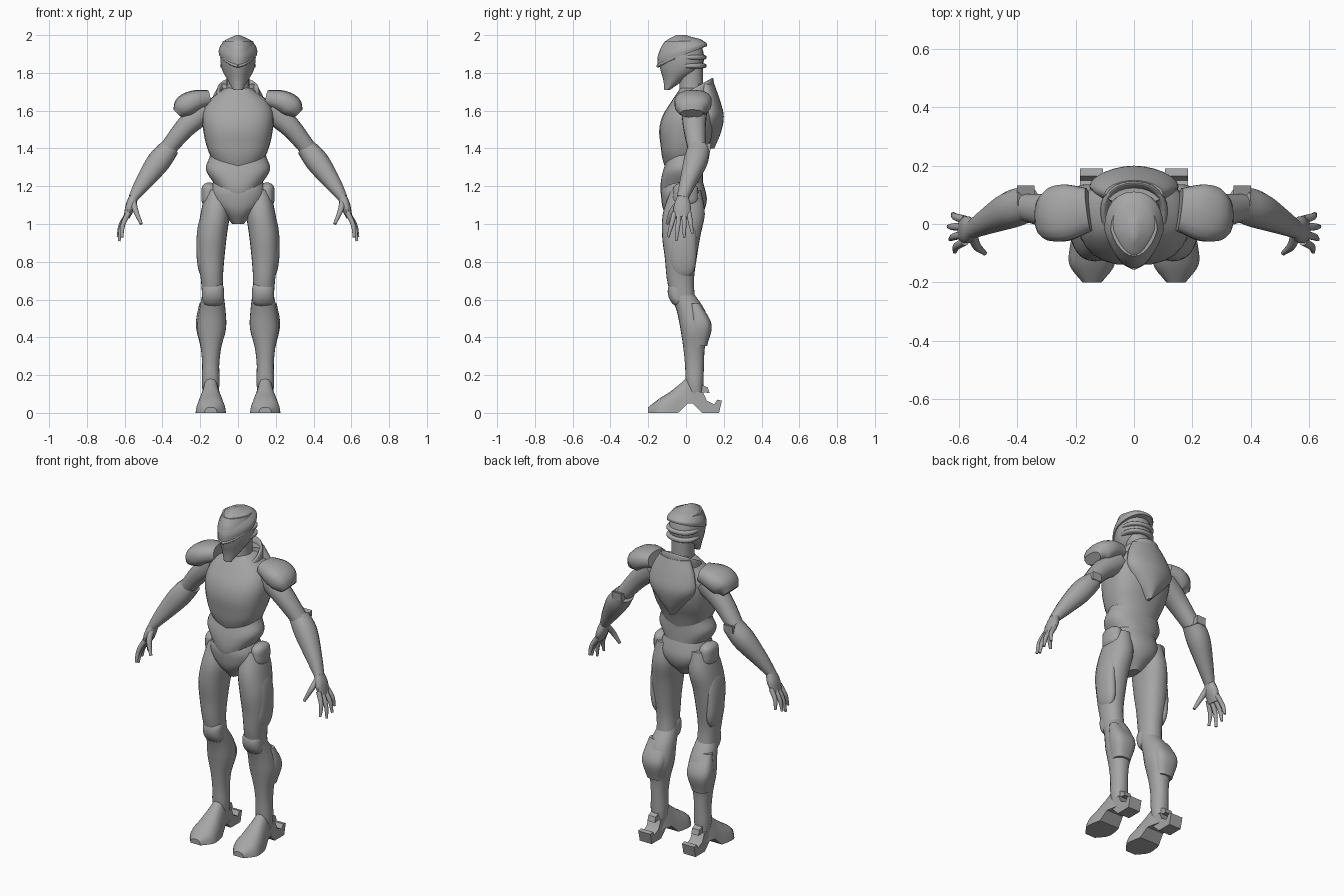
import bpy, bmesh, math
from mathutils import Vector

cube = bpy.data.objects.get("Cube")
if cube:
    bpy.data.objects.remove(cube, do_unlink=True)

GREY = (0.38, 0.38, 0.38, 1)
grey = bpy.data.materials.new("suit grey")
grey.use_nodes = True
grey.diffuse_color = GREY
grey.node_tree.nodes["Principled BSDF"].inputs["Base Color"].default_value = GREY

STEPS = 18


def sample(values, t):
    """Value at t (0 to 1) of a smooth curve through evenly spaced values."""
    if not isinstance(values, (list, tuple)):
        return values
    last = len(values) - 1
    i = min(int(t * last), last - 1)
    t = t * last - i
    q, r = values[i], values[i + 1]
    p = values[i - 1] if i else 2 * q - r
    s = values[i + 2] if i + 2 <= last else 2 * r - q
    return q + t / 2 * (r - p + t * (2 * p - 5 * q + 4 * r - s + t * (3 * (q - r) + s - p)))


def sweep():
    return [i / STEPS for i in range(STEPS + 1)]


def oval(sides, squareness):
    """Points of a unit oval; lower squareness gives a boxier outline."""
    def power(v):
        return math.copysign(abs(v) ** squareness, v) if abs(v) > 1e-6 else 0
    angles = [2 * math.pi * i / sides for i in range(sides)]
    return [(power(math.cos(a)), power(math.sin(a))) for a in angles]


def skin(name, rings, paired=False, warp=None):
    """Join rings into a closed body, once or for both sides."""
    for label, side in (("left_", 1), ("right_", -1)) if paired else (("", 1),):
        bm = bmesh.new()
        loops = []
        for ring in rings:
            points = [warp(*point) if warp else point for point in ring]
            loops.append([bm.verts.new((x * side, y, z)) for x, y, z in points])
        count = len(loops[0])
        for low, high in zip(loops, loops[1:]):
            for i in range(count):
                j = (i + 1) % count
                bm.faces.new((low[i], low[j], high[j], high[i]))
        bm.faces.new(loops[0])
        bm.faces.new(loops[-1])
        bmesh.ops.recalc_face_normals(bm, faces=bm.faces)
        mesh = bpy.data.meshes.new(label + name)
        bm.to_mesh(mesh)
        bm.free()
        mesh.materials.append(grey)
        mesh.shade_smooth()
        mesh.set_sharp_from_angle(angle=math.radians(40))
        bpy.context.collection.objects.link(bpy.data.objects.new(label + name, mesh))


def column(name, heights, widths, fronts, backs, centre=0, paired=False, warp=None,
           squareness=0.9, pointed=0, rounded=False):
    """Upright body whose half width, front and back follow curves over its height."""
    rings = []
    for t in sweep():
        front, back = sample(fronts, t), sample(backs, t)
        shrink = max(0.2, math.sqrt(1 - abs(2 * t - 1) ** 4)) if rounded else 1
        x, z, width = sample(centre, t), sample(heights, t), sample(widths, t) * shrink
        middle, depth = (front + back) / 2, (back - front) / 2 * shrink
        rings.append([(x + width * c * (1 - pointed * max(0, -s)), middle + depth * s, z)
                      for c, s in oval(24, squareness)])
    skin(name, rings, paired, warp)


def limb(name, path, depths, widths, squareness=0.9):
    """Paired body along a path, with depth and width radii following curves."""
    spine = [Vector([sample(axis, t) for axis in zip(*path)]) for t in sweep()]
    rings = []
    for i, (point, t) in enumerate(zip(spine, sweep())):
        along = spine[min(i + 1, STEPS)] - spine[max(i - 1, 0)]
        across = along.cross(Vector((0, 1, 0))).normalized()
        depth = across.cross(along.normalized())
        rings.append([tuple(point + across * sample(widths, t) * c + depth * sample(depths, t) * s)
                      for c, s in oval(14, squareness)])
    skin(name, rings, paired=True)


def prism(name, outline, x, half_width):
    """Paired block: a side outline of (y, z) points widened along x."""
    skin(name, [[(x + offset, y, z) for y, z in outline]
                for offset in (-half_width, half_width)], paired=True)


# Torso
def chest_vee(x, y, z):
    return x, y, z + min(1, max(0, (1.43 - z) / 0.15)) * 0.4 * abs(x)


def waist_vee(x, y, z):
    return x, y, z + (abs(x) - 0.1) / 4


def collar_slope(x, y, z):
    return x, y, z + 0.55 * (y - 0.04)


column("chest", heights=(1.27, 1.72), widths=(.13, .155, .17, .184, .19, .165, .07),
       fronts=(-.1, -.125, -.135, -.142, -.125, -.08, -.03), backs=(.08, .11, .15, .16, .13),
       warp=chest_vee, squareness=0.8)
column("abdomen", heights=(1.12, 1.42), widths=(.1, .12, .17, .15, .14),
       fronts=(-.11, -.135, -.13, -.11, -.09), backs=.09, warp=waist_vee)
column("pelvis", heights=(1, 1.25), widths=(.03, .075, .13, .15, .14, .12),
       fronts=(-.07, -.115, -.13, -.13, -.1), backs=(.03, .09, .11, .1, .08))
column("back_plate", heights=(1.4, 1.74), widths=(.01, .09, .15, .14, .1),
       fronts=.06, backs=(.15, .185, .2, .18, .15), squareness=1.1)
column("collar", heights=(1.63, 1.71, 1.71, 1.65), widths=(.12, .112, .095, .08),
       fronts=(-.075, -.07, -.055, -.045), backs=(.15, .145, .13, .11), warp=collar_slope)


# Head
def cap_slope(x, y, z):
    return x, y, z + 3.9 * y * max(0, 1.995 - z)


column("neck", heights=(1.62, 1.86), widths=(.07, .06, .065), fronts=-.035, backs=.09)
column("face", heights=(1.71, 1.97), widths=(.025, .055, .083, .093, .09, .08),
       fronts=(-.115, -.12, -.135, -.145, -.14, -.11),
       backs=(-.085, -.01, .07, .095, .09, .07), pointed=0.3)
column("helmet_cap", heights=(1.9, 2), widths=(.1, .102, .09, .066, .01),
       fronts=(-.15, -.15, -.135, -.11, -.05), backs=(.11, .11, .095, .07, 0),
       warp=cap_slope, pointed=0.35)
for name, base in (("upper_head_band", 1.865), ("lower_head_band", 1.82)):
    column(name, heights=(base, base + .035), widths=.094, fronts=-.06, backs=.108, rounded=True)
limb("brow", [(0, -.15, 1.835), (.04, -.125, 1.85), (.08, -.06, 1.88)], depths=.008, widths=.008)

# Shoulders and arms
limb("shoulder_pad", [(.155, .05, 1.665), (.23, .04, 1.65), (.285, .03, 1.62), (.32, .03, 1.585)],
     depths=(.075, .098, .09, .06), widths=(.045, .058, .06, .03), squareness=0.8)
limb("upper_arm", [(.17, .045, 1.61), (.28, .045, 1.51), (.39, .06, 1.375)],
     depths=(.07, .06, .045), widths=(.07, .055, .042))
limb("forearm", [(.36, .07, 1.405), (.42, .05, 1.33), (.5, .01, 1.22), (.557, -.02, 1.135)],
     depths=(.06, .063, .044, .03), widths=(.052, .062, .045, .025))
prism("elbow_guard", [(.07, 1.36), (.128, 1.385), (.132, 1.43), (.1, 1.42)], x=.372, half_width=.03)

# Hands
limb("palm", [(.55, -.016, 1.15), (.59, -.023, 1.035)],
     depths=(.028, .046, .042), widths=(.024, .026, .016))
for i, finger in enumerate(("index_finger", "middle_finger", "ring_finger", "little_finger")):
    root = Vector((.58, -.06 + .025 * i, 1.06))
    tip = Vector((.64 - .015 * abs(i - 1.7), -.095 + .043 * i, .91 + .02 * abs(i - 1)))
    knuckle = (root + tip) / 2 + Vector((.012, 0, 0))
    limb(finger, [root, knuckle, tip], depths=(.014, .012, .007), widths=(.014, .012, .007))
limb("thumb", [(.555, -.035, 1.115), (.54, -.075, 1.065), (.512, -.1, 1)],
     depths=(.018, .015, .008), widths=(.018, .014, .008))

# Hips and legs
column("hip_pad", heights=(1.09, 1.22), widths=.042, fronts=-.07, backs=.065,
       centre=.152, paired=True, rounded=True)
column("thigh", heights=(.58, 1.18), widths=(.056, .058, .07, .078, .077, .06),
       fronts=(-.07, -.1, -.112, -.127, -.122, -.08), backs=(.05, .042, .057, .077, .1, .08),
       centre=(.132, .138, .142, .137, .12, .11), paired=True)
column("thigh_guard", heights=(.71, 1.06), widths=.033, fronts=-.085, backs=.055,
       centre=(.178, .188, .175), paired=True, rounded=True)
column("knee_guard", heights=(.56, .7), widths=.058, fronts=(-.07, -.096, -.09), backs=0,
       centre=.132, paired=True, rounded=True)
column("shin", heights=(.06, .64), widths=(.035, .047, .045, .055, .077, .07, .054),
       fronts=(.02, 0, -.005, -.015, -.03, -.05, -.085),
       backs=(.085, .092, .095, .1, .122, .1, .035), centre=(.145, .143, .132), paired=True)
column("calf_guard", heights=(.355, .58), widths=(.05, .073, .055), fronts=.02,
       backs=(.112, .135, .075), centre=.15, paired=True, squareness=0.75)


# Boots
def boot_ring(t):
    """Slice across the boot, flat below and lifted at the arch."""
    y = sample((-.2, .09), t)
    width = sample((.03, .07, .07, .058, .046, .035), t)
    height = sample((.03, .075, .112, .158, .2, .14), t)
    sole = .05 * min(1, max(0, (y + .04) / .05))
    return [(.144 + c * width * (1.1 - max(0, s) * height), y, max(sole, height * s))
            for c, s in oval(20, 0.8)]


skin("boot", [boot_ring(t) for t in sweep()], paired=True)
prism("heel", [(.03, .055), (.085, 0), (.175, 0), (.19, .065), (.165, .07), (.15, .045),
               (.11, .065), (.09, .11), (.05, .11)], x=.146, half_width=.04)
prism("heel_spur", [(.08, .15), (.115, .135), (.125, .105), (.08, .11)], x=.146, half_width=.024)
